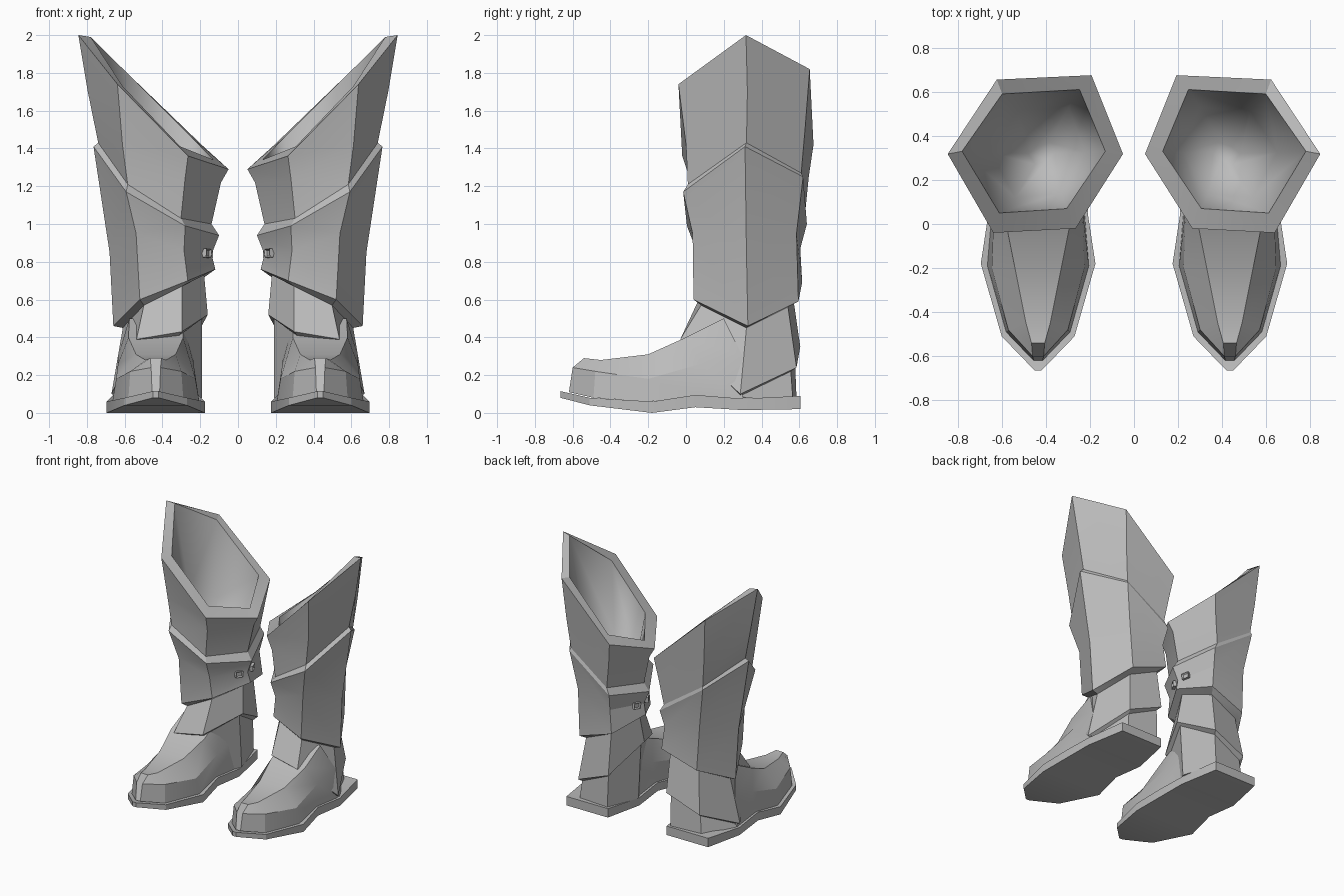
import bpy, bmesh, math
from mathutils import Vector, Matrix

cube = bpy.data.objects.get("Cube")
if cube:
    bpy.data.objects.remove(cube, do_unlink=True)

grey = bpy.data.materials.new("plain grey")
grey.use_nodes = True
colour = (0.5, 0.5, 0.5, 1)
grey.diffuse_color = colour
grey.node_tree.nodes["Principled BSDF"].inputs["Base Color"].default_value = colour

FOOT_X = 0.435


def finish(name, bm, angle=25, recalc=False):
    """Turn a bmesh for the left boot into a mirrored pair of parts."""
    if recalc:
        bmesh.ops.recalc_face_normals(bm, faces=bm.faces)
    mesh = bpy.data.meshes.new(name)
    bm.to_mesh(mesh)
    bm.free()
    mesh.materials.append(grey)
    obj = bpy.data.objects.new(name, mesh)
    bpy.context.collection.objects.link(obj)
    bpy.ops.object.select_all(action='DESELECT')
    obj.select_set(True)
    bpy.context.view_layer.objects.active = obj
    bpy.ops.object.shade_smooth_by_angle(angle=math.radians(angle))
    mirror = obj.modifiers.new("other boot", 'MIRROR')
    mirror.use_mirror_merge = False
    return obj


def hexagon(x_in, x_out, y_front, y_back, heights):
    """Six points: inner, front inner, front outer, outer, back outer, back inner."""
    mid = (y_front + y_back) / 2
    across = (0, 0.27, 0.74, 1, 0.72, 0.18)
    depth = (mid, y_front + 0.02, y_front, mid, y_back - 0.02, y_back)
    return [Vector((x_in + t * (x_out - x_in), y, z))
            for t, y, z in zip(across, depth, heights)]


def loft(name, rings, cap_start=False, cap_end=False, angle=25, recalc=False):
    bm = bmesh.new()
    loops = [[bm.verts.new(p) for p in ring] for ring in rings]
    count = len(loops[0])
    for a, b in zip(loops, loops[1:]):
        for i in range(count):
            j = (i + 1) % count
            bm.faces.new((a[i], b[i], b[j], a[j]))
    if cap_start:
        bm.faces.new(loops[0])
    if cap_end:
        bm.faces.new(loops[-1][::-1])
    return finish(name, bm, angle, recalc)


# Leg rings from the rim down to the ankle
rim_inside = hexagon(.13, .78, .05, .61, (1.34, 1.41, 1.73, 1.99, 1.81, 1.46))
rim = hexagon(.05, .845, -.04, .675, (1.29, 1.36, 1.74, 2, 1.82, 1.42))
shaft_mid = hexagon(.09, .795, 0, .65, (1.22, 1.24, 1.42, 1.7, 1.5, 1.25))
shaft_low = hexagon(.14, .74, .01, .63, (1, 1.03, 1.21, 1.43, 1.27, 1.05))
plate_top = hexagon(.1, .765, -.015, .64, (.94, .99, 1.17, 1.41, 1.25, 1))
plate_mid = hexagon(.14, .68, .035, .605, (.84, .86, .95, .85, .95, .87))
plate_low = hexagon(.12, .66, .04, .615, (.76, .7, .6, .46, .59, .69))
plate_under = hexagon(.18, .61, .08, .56, (.74, .67, .57, .45, .56, .66))
guard_low = hexagon(.16, .67, -.03, .605, (.52, .43, .39, .1, .24, .35))
guard_under = hexagon(.19, .64, 0, .575, (.5, .41, .37, .09, .22, .33))
ankle_low = hexagon(.19, .66, .05, .585, [.08] * 6)

# Lining bowl, with its normals facing inward
lining_low = hexagon(.22, .65, .12, .53, (1.08, 1.08, 1.2, 1.35, 1.25, 1.1))
lining_floor = hexagon(.36, .48, .27, .37, [1] * 6)
loft("boot_lining", [lining_floor, lining_low, rim_inside], cap_start=True, angle=80)

# Shaft, shin plate, ankle guard and heel
loft("boot_shaft", [rim_inside, rim, shaft_mid, shaft_low])
loft("shin_plate", [shaft_low, plate_top, plate_mid, plate_low, plate_under])
loft("ankle_guard", [plate_under, guard_low, guard_under])
loft("heel", [guard_under, ankle_low], cap_end=True)


# Foot: stations from toe to ankle, each with a wall foot, wall top and crest
def foot_section(*levels):
    left = [Vector((FOOT_X - w, y, z)) for w, y, z in levels]
    right = [Vector((FOOT_X + w, y, z)) for w, y, z in levels]
    return left + right[::-1]


foot = [
    foot_section((.02, -.62, .11), (.025, -.6, .24), (.03, -.54, .29)),
    foot_section((.145, -.49, .08), (.135, -.48, .22), (.055, -.45, .28)),
    foot_section((.23, -.19, .06), (.21, -.2, .18), (.105, -.2, .31)),
    foot_section((.21, .06, .09), (.2, .08, .26), (.145, 0, .4)),
    foot_section((.22, .3, .07), (.2, .3, .3), (.14, .2, .5)),
]
loft("foot", foot, cap_start=True, cap_end=True, recalc=True)


# Sole: half width, y, bottom and top at each station
def sole_section(w, y, low, high):
    return [Vector((FOOT_X + s * w, y, z))
            for s, z in ((-1, low), (-1, high), (1, high), (1, low))]


sole = [sole_section(*s) for s in (
    (.015, -.665, .08, .115), (.165, -.51, .04, .08), (.26, -.18, 0, .06),
    (.225, .05, .03, .095), (.24, .3, .015, .075), (.18, .605, .02, .09))]
loft("sole", sole, cap_start=True, cap_end=True, recalc=True)


# Small square studs on the two inner panels of the shin plate
def stud(name, corner, neighbour, t):
    along = (neighbour - corner).normalized()
    out = Vector((along.y, -along.x, 0)).normalized()
    if out.x > 0:
        out = -out
    place = Matrix((along, out, out.cross(along))).transposed().to_4x4()
    place.translation = corner.lerp(neighbour, t)
    bm = bmesh.new()
    bmesh.ops.create_cube(bm, size=1)
    bmesh.ops.scale(bm, vec=(.055, .05, .045), verts=bm.verts)
    front = [f for f in bm.faces if f.normal.y > 0.9]
    bmesh.ops.inset_region(bm, faces=front, thickness=.011)
    bmesh.ops.translate(bm, vec=(0, -.01, 0), verts=front[0].verts)
    bmesh.ops.transform(bm, matrix=place, verts=bm.verts)
    finish(name, bm, recalc=True)


stud("front_stud", plate_mid[0], plate_mid[1], .25)
stud("back_stud", plate_mid[0], plate_mid[5], .25)
